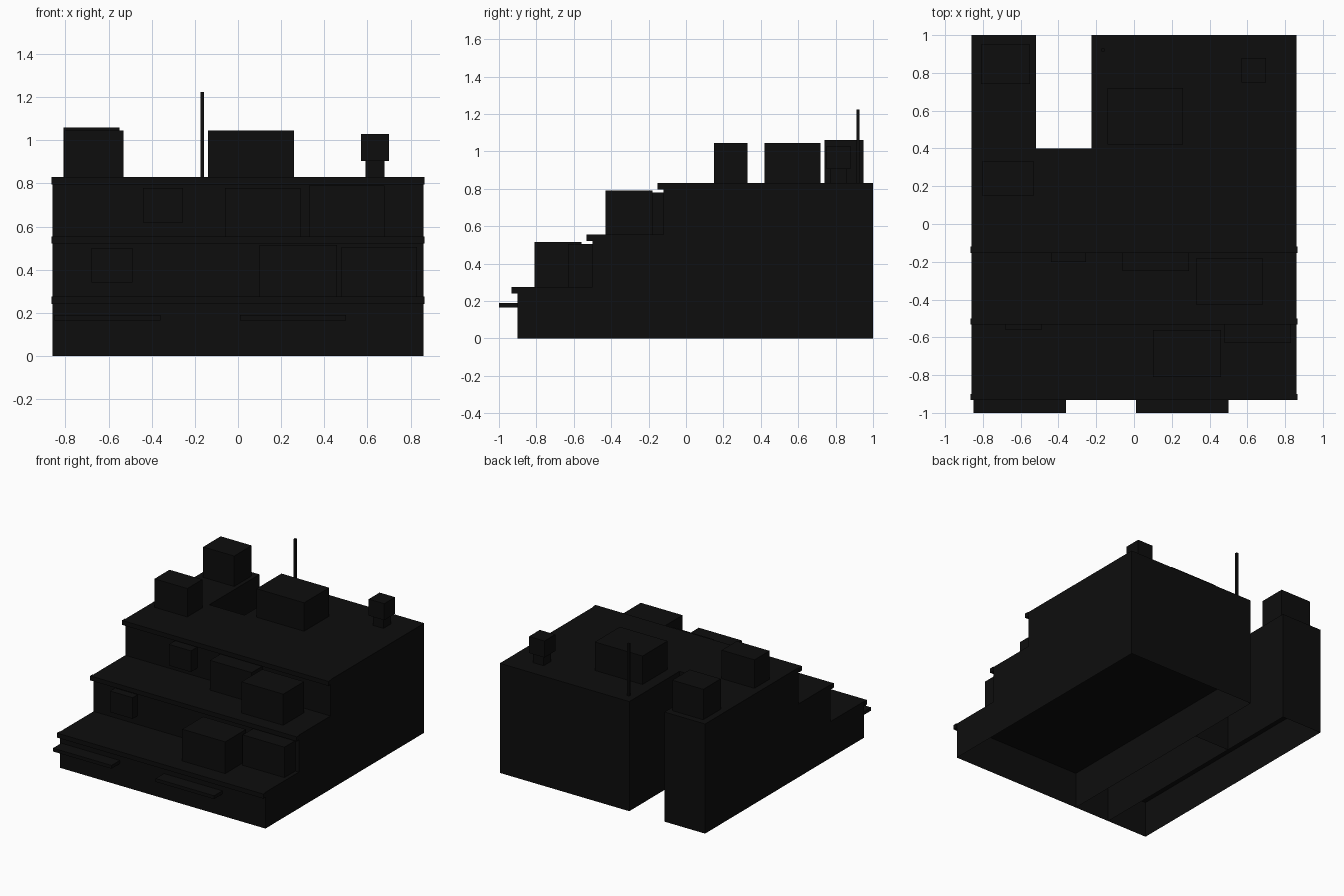
import bpy
import bmesh
from mathutils import Matrix, Vector

if "Cube" in bpy.data.objects:
    bpy.data.objects.remove(bpy.data.objects["Cube"], do_unlink=True)

black = bpy.data.materials.new("soft_black")
black.use_nodes = True
COLOUR = (0.004, 0.004, 0.004, 1)
black.diffuse_color = COLOUR
black.node_tree.nodes["Principled BSDF"].inputs["Base Color"].default_value = COLOUR


def finish(name, bm):
    mesh = bpy.data.meshes.new(name)
    bm.to_mesh(mesh)
    bm.free()
    mesh.materials.append(black)
    obj = bpy.data.objects.new(name, mesh)
    bpy.context.collection.objects.link(obj)
    return obj


def box(name, x, y, z, open_bottom=False):
    """Box between the given (low, high) ranges."""
    bm = bmesh.new()
    size = Vector((x[1] - x[0], y[1] - y[0], z[1] - z[0]))
    centre = Vector((sum(x), sum(y), sum(z))) / 2
    bmesh.ops.create_cube(bm, size=1, matrix=Matrix.Translation(centre) @ Matrix.Diagonal(size.to_4d()))
    if open_bottom:
        bm.normal_update()
        under = [f for f in bm.faces if f.normal.z < -0.5]
        bmesh.ops.delete(bm, geom=under, context='FACES_ONLY')
    return finish(name, bm)


# Three stepped storeys, each in three bays; the middle bay stops short for the rear notch
bays = {"right": (-0.86, -0.52, 1.0), "middle": (-0.52, -0.225, 0.4), "left": (-0.225, 0.86, 1.0)}
storeys = [("ground", -0.90, 0, 0.275), ("middle", -0.50, 0.275, 0.555), ("upper", -0.12, 0.555, 0.83)]
for storey, front, low, high in storeys:
    for bay, (x0, x1, back) in bays.items():
        box(f"{storey}_storey_{bay}_bay", (x0, x1), (front, back), (low, high), low == 0)
    # Projecting lip along the terrace edge
    box(f"{storey}_terrace_lip", (-0.865, 0.865), (front - 0.033, front), (high - 0.034, high))

# Entrance canopies
box("entrance_canopy_right", (-0.85, -0.36), (-1.0, -0.90), (0.165, 0.19))
box("entrance_canopy_left", (0.01, 0.50), (-1.0, -0.90), (0.165, 0.19))

# Units standing on the lower terrace
box("lower_terrace_unit", (0.10, 0.46), (-0.81, -0.56), (0.275, 0.515))
box("lower_wall_unit", (0.48, 0.83), (-0.63, -0.50), (0.275, 0.505))
box("lower_bay_window", (-0.68, -0.49), (-0.56, -0.50), (0.34, 0.50))

# Units standing on the upper terrace
box("upper_terrace_unit", (0.33, 0.68), (-0.43, -0.18), (0.555, 0.79))
box("upper_wall_unit", (-0.06, 0.29), (-0.25, -0.12), (0.555, 0.78))
box("upper_bay_window", (-0.44, -0.255), (-0.20, -0.12), (0.62, 0.78))

# Roof blocks
box("roof_block_centre", (-0.14, 0.26), (0.42, 0.72), (0.83, 1.045))
box("roof_block_side", (-0.805, -0.53), (0.15, 0.33), (0.83, 1.045))
box("roof_block_rear", (-0.81, -0.55), (0.74, 0.95), (0.83, 1.06))

# Chimney with a wider cap
box("chimney_stem", (0.59, 0.68), (0.77, 0.86), (0.83, 0.905))
box("chimney_cap", (0.57, 0.70), (0.75, 0.88), (0.905, 1.03))

# Antenna
box("antenna", (-0.173, -0.157), (0.912, 0.928), (0.83, 1.225))
